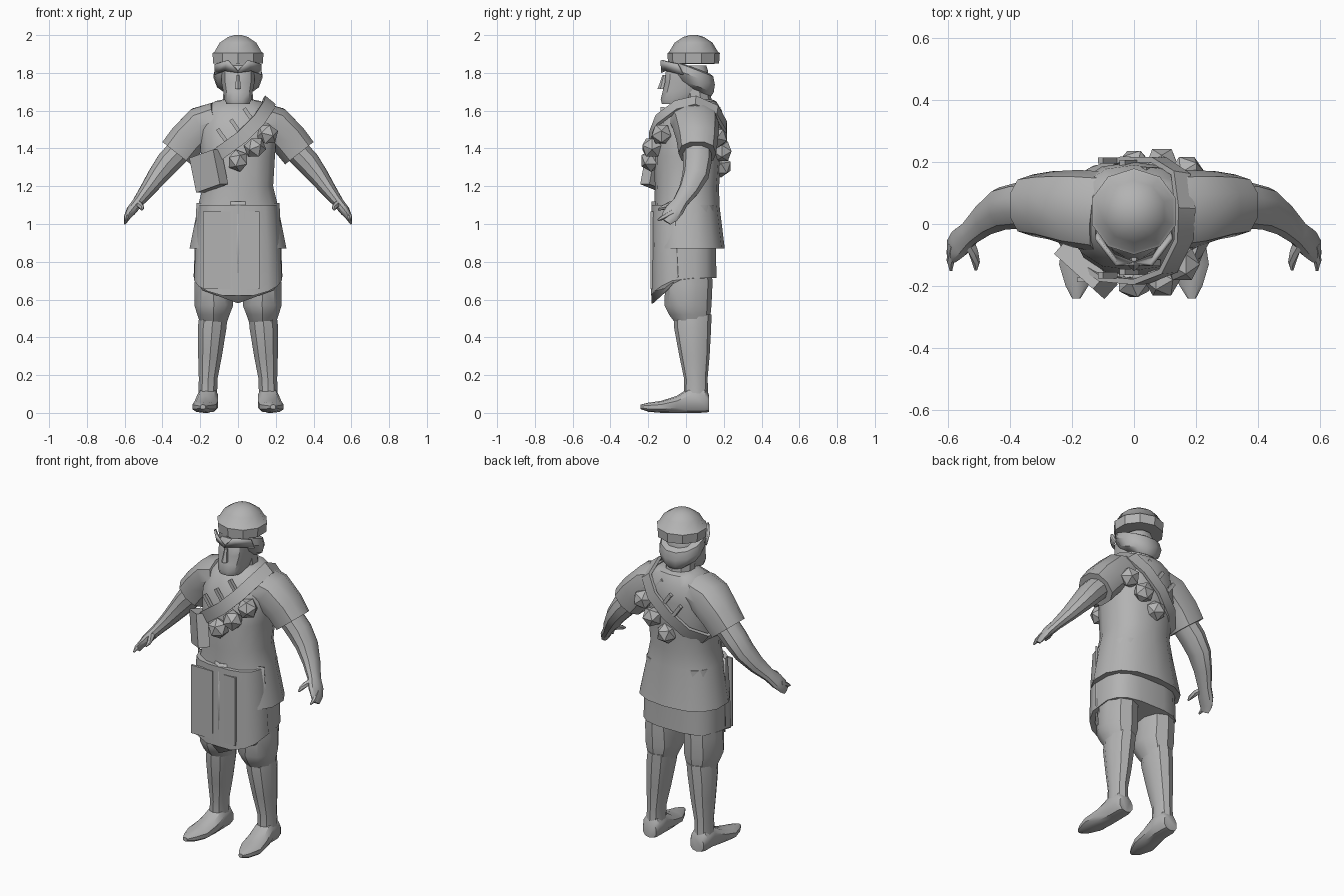
import bpy, bmesh, math
from mathutils import Vector, Matrix

grey = bpy.data.materials.new("plain grey")
grey.diffuse_color = (0.45, 0.45, 0.45, 1)


def finish(name, bm, angle=35):
    bmesh.ops.recalc_face_normals(bm, faces=bm.faces)
    me = bpy.data.meshes.new(name)
    bm.to_mesh(me)
    bm.free()
    ob = bpy.data.objects.new(name, me)
    bpy.context.collection.objects.link(ob)
    me.materials.append(grey)
    bpy.ops.object.select_all(action='DESELECT')
    ob.select_set(True)
    bpy.context.view_layer.objects.active = ob
    bpy.ops.object.shade_smooth_by_angle(angle=math.radians(angle))
    return ob


def loft(name, rings, n=12, power=1.0, flat=True, warp=None, mirror=False, caps=True):
    """Skin rings (x, y, z, rx, ry); level rings, or rings square to the path."""
    pts = [Vector(r[:3]) for r in rings]
    for side in ((1, -1) if mirror else (1,)):
        bm = bmesh.new()
        loops = []
        for i, r in enumerate(rings):
            u, v = Vector((1, 0, 0)), Vector((0, 1, 0))
            if not flat:
                t = (pts[min(i + 1, len(pts) - 1)] - pts[max(i - 1, 0)]).normalized()
                u = t.cross(v).normalized()
                v = u.cross(t).normalized()
            loop = []
            for k in range(n):
                a = 2 * math.pi * (k + 0.5) / n
                c, s = math.cos(a), math.sin(a)
                c, s = (math.copysign(abs(q) ** power, q) for q in (c, s))
                p = pts[i] + u * c * r[3] + v * s * r[4]
                if warp:
                    p = warp(p, i)
                loop.append(bm.verts.new((p.x * side, p.y, p.z)))
            loops.append(loop)
        for a, b in zip(loops, loops[1:]):
            for k in range(n):
                bm.faces.new((a[k], a[(k + 1) % n], b[(k + 1) % n], b[k]))
        if caps:
            bm.faces.new(loops[0])
            bm.faces.new(loops[-1])
        suffix = "" if not mirror else ("_left" if side > 0 else "_right")
        finish(name + suffix, bm)


def box(name, loc, size, rot=(0, 0, 0)):
    bm = bmesh.new()
    bmesh.ops.create_cube(bm, size=1)
    m = Matrix.Translation(loc)
    for ax, a in zip("ZYX", (rot[2], rot[1], rot[0])):
        m = m @ Matrix.Rotation(math.radians(a), 4, ax)
    bm.transform(m @ Matrix.Diagonal((*size, 1)))
    return finish(name, bm)


# Tunic with flared hem
loft("tunic", [(0, .015, .87, .262, .19), (0, .005, 1.1, .215, .172), (0, .005, 1.2, .19, .17),
               (0, .01, 1.36, .2, .178), (0, .025, 1.5, .21, .175), (0, .045, 1.6, .18, .145),
               (0, .06, 1.65, .125, .1), (0, .06, 1.66, .075, .075)], 14, .85)


# Apron skirt whose hem dips to a point in front
def hem(p, i):
    if i == 0 and p.y < 0:
        p.z -= .11 * max(0, (-p.y - .02) / .17) ** 1.4 * (1 - abs(p.x) * 1.3)
    return p


loft("apron_skirt", [(0, -.012, .715, .235, .175), (0, -.012, .9, .228, .173),
                     (0, -.01, 1.1, .21, .175)], 16, .65, warp=hem)
bm = bmesh.new()
outline = [(-.22, 1.11), (-.235, .72), (-.19, .65), (0, .58), (.19, .65), (.235, .72), (.22, 1.11), (0, 1.12)]
vs = [bm.verts.new((x, -.182 + 1.3 * max(0, abs(x) - .13), z)) for x, z in outline]
centre = [bm.verts.new((0, -.187, .9))]
for k in range(8):
    bm.faces.new((vs[k], vs[(k + 1) % 8], centre[0]))
front = finish("apron_front", bm, 50)
sol = front.modifiers.new("thickness", 'SOLIDIFY')
sol.thickness = .008
for x, w in ((-.112, .145), (.075, .075)):
    box("apron_panel", (x, -.18, .86), (w, .014, .41))

# Trousers, gathered at the knee
loft("trouser", [(.12, .01, .82, .105, .125), (.13, .015, .68, .105, .125), (.128, .01, .57, .108, .125),
                 (.13, .02, .52, .09, .11), (.13, .03, .48, .075, .09)], 10, mirror=True)
# Boots: shaft then pointed shoe
loft("boot_shaft", [(.13, .035, .52, .078, .1), (.137, .035, .45, .08, .098), (.148, .045, .3, .066, .08),
                    (.158, .052, .18, .052, .062), (.16, .053, .1, .052, .065)], 10, mirror=True)
loft("boot_foot", [(.158, .12, .05, .045, .045), (.16, .1, .065, .056, .064), (.16, .03, .07, .057, .07),
                   (.168, -.05, .045, .064, .045), (.178, -.13, .032, .066, .032),
                   (.184, -.2, .03, .038, .024), (.186, -.24, .032, .014, .012)], 10, .8,
     flat=True, mirror=True,
     warp=lambda p, i: Vector((p.x, [.122, .1, .03, -.05, -.13, -.2, -.24][i],
                               max(.0, [.05, .065, .07, .045, .032, .03, .032][i]
                                   + (p.y - [.12, .1, .03, -.05, -.13, -.2, -.24][i]))))
     )

# Sleeves and bare arms
loft("sleeve", [(.11, .04, 1.55, .1, .13), (.19, .05, 1.525, .105, .125), (.27, .06, 1.445, .103, .11),
                (.325, .06, 1.375, .1, .1)], 10, .85, flat=False, mirror=True)
loft("arm", [(.29, .06, 1.41, .07, .075), (.37, .06, 1.325, .068, .075), (.425, .05, 1.255, .056, .07),
             (.48, .015, 1.18, .042, .055), (.53, -.03, 1.115, .03, .042), (.562, -.06, 1.075, .028, .05),
             (.585, -.085, 1.04, .018, .045), (.595, -.105, 1.012, .008, .028)],
     10, flat=False, mirror=True)
loft("thumb", [(.54, -.045, 1.11, .022, .022), (.518, -.09, 1.1, .017, .017), (.509, -.125, 1.085, .013, .012),
               (.51, -.148, 1.075, .005, .005)], 6, flat=False, mirror=True)
loft("finger", [(.58, -.07, 1.06, .018, .02), (.592, -.12, 1.035, .013, .014), (.59, -.15, 1.02, .005, .005)],
     6, flat=False, mirror=True)

# Neck, head with beard, and nose
loft("neck", [(0, .06, 1.6, .085, .085), (0, .04, 1.75, .08, .08)], 10)
loft("head", [(0, -.055, 1.635, .062, .075), (0, -.035, 1.66, .074, .102), (0, -.015, 1.7, .08, .112),
              (0, .0, 1.75, .09, .115), (0, .005, 1.81, .092, .115), (0, .01, 1.84, .07, .1)], 12, .8)
loft("nose", [(0, -.122, 1.715, .02, .03), (0, -.118, 1.735, .016, .025), (0, -.112, 1.79, .01, .012)], 6)


# Swept-back hair band, rising to the brow
def tilt(p, i):
    p.z -= .38 * (p.y - .03)
    return p


loft("hair", [(0, .06, 1.715, .075, .075), (0, .045, 1.74, .115, .105), (0, .035, 1.785, .133, .122),
              (0, .03, 1.825, .122, .118), (0, .03, 1.832, .09, .1)], 12, warp=tilt)
# Pointed brow pieces
for s in (-1, 1):
    bm = bmesh.new()
    p = [bm.verts.new(c) for c in ((0, -.132, 1.8), (s * .06, -.135, 1.865), (s * .125, -.05, 1.845),
                                   (s * .125, -.02, 1.79), (s * .07, -.105, 1.81))]
    bm.faces.new(p)
    brow = finish("brow_piece", bm)
    brow.modifiers.new("thickness", 'SOLIDIFY').thickness = .012

# Cap: octagonal dome above a turned-up rim
loft("cap", [(0, .04, 1.848, .105, .105), (0, .04, 1.85, .138, .135), (0, .04, 1.905, .142, .139),
             (0, .04, 1.91, .132, .13), (0, .04, 1.96, .102, .1), (0, .04, 1.99, .055, .055),
             (0, .04, 2.0, .02, .02)], 10)

# Shoulder strap: flat ribbon looping round the chest
path = [(-.2, -.02, 1.29), (-.17, -.12, 1.32), (-.09, -.175, 1.38), (.02, -.185, 1.46), (.11, -.15, 1.55),
        (.16, -.05, 1.625), (.165, .05, 1.65), (.15, .16, 1.6), (.08, .205, 1.52), (-.02, .207, 1.43),
        (-.12, .17, 1.34), (-.19, .09, 1.29)]
bm = bmesh.new()
rows = []
core = Vector((0, .01, 1.45))
for i, c in enumerate(path):
    c = Vector(c)
    t = (Vector(path[(i + 1) % 12]) - Vector(path[i - 1])).normalized()
    out = c - core
    out = (out - t * out.dot(t)).normalized()
    w = t.cross(out)
    rows.append([bm.verts.new(c + w * a + out * b)
                 for a, b in ((-.035, -.008), (.035, -.008), (.035, .01), (-.035, .01))])
for i in range(12):
    a, b = rows[i], rows[(i + 1) % 12]
    for k in range(4):
        bm.faces.new((a[k], a[(k + 1) % 4], b[(k + 1) % 4], b[k]))
finish("shoulder_strap", bm)
# Strap pegs
for x, z in ((-.085, 1.47), (-.015, 1.52), (.055, 1.58)):
    box("strap_peg", (x, -.165 + max(0, z - 1.5) * .5, z), (.02, .02, .08), (0, -35, 0))
    box("strap_peg", (x, .205 - max(0, z - 1.5) * .4, z), (.02, .02, .08), (0, -35, 0))

# Faceted balls hung under the strap, front and back
for x, y, z in ((0, -.185, 1.335), (.09, -.18, 1.405), (.155, -.13, 1.475),
                (.0, .185, 1.305), (.09, .19, 1.385), (.17, .165, 1.46)):
    bm = bmesh.new()
    bmesh.ops.create_icosphere(bm, subdivisions=1, radius=.06)
    bm.transform(Matrix.Translation((x, y, z)) @ Matrix.Rotation(x * 9 + y, 4, 'Y'))
    finish("hanging_ball", bm, 20)

# Hip pouch
box("pouch", (-.155, -.145, 1.28), (.175, .065, .19), (0, -15, -42))
